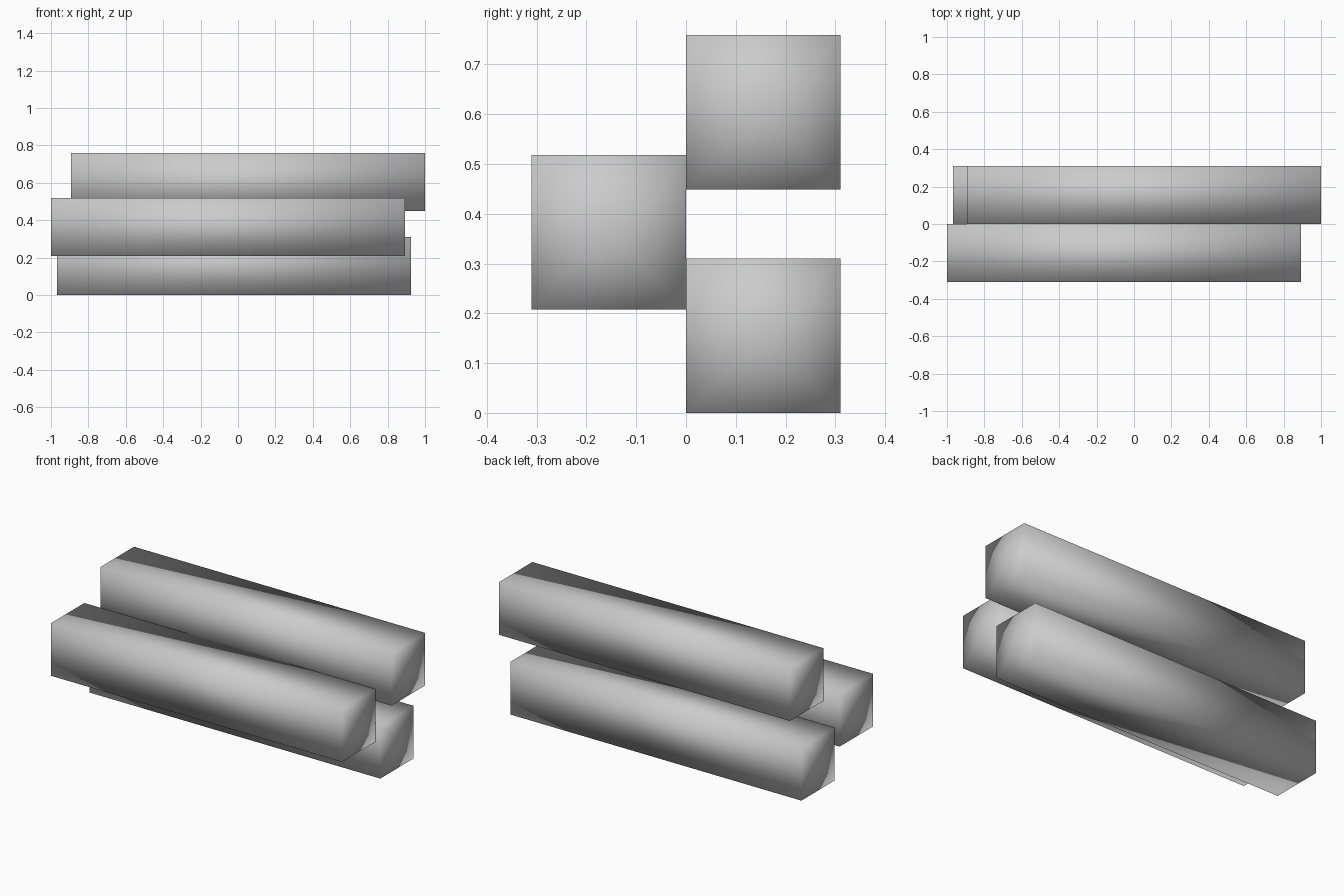
import bpy
import bmesh
from math import pi, sqrt
from mathutils import Matrix

cube = bpy.data.objects.get("Cube")
if cube:
    bpy.data.objects.remove(cube, do_unlink=True)

LENGTH = 1.894
WIDTH = 0.31

# Plain grey for every beam
grey = bpy.data.materials.new("grey")
grey.use_nodes = True
colour = (0.6, 0.6, 0.6, 1)
grey.diffuse_color = colour
grey.node_tree.nodes["Principled BSDF"].inputs["Base Color"].default_value = colour


def add_beam(name, x, y, z):
    """Square beam along x with fanned end caps, softly shaded all over."""
    turn = Matrix.Rotation(pi / 2, 4, 'Y') @ Matrix.Rotation(pi / 4, 4, 'Z')
    bm = bmesh.new()
    bmesh.ops.create_cone(bm, cap_ends=True, cap_tris=True, segments=4,
                          radius1=WIDTH / sqrt(2), radius2=WIDTH / sqrt(2),
                          depth=LENGTH, matrix=turn)
    bmesh.ops.recalc_face_normals(bm, faces=bm.faces)
    for face in bm.faces:
        face.smooth = True
    mesh = bpy.data.meshes.new(name)
    bm.to_mesh(mesh)
    bm.free()
    mesh.materials.append(grey)
    beam = bpy.data.objects.new(name, mesh)
    beam.location = (x, y, z)
    bpy.context.collection.objects.link(beam)


# Three beams stacked side by side, each slid a little lengthwise
add_beam("lower_back_beam", -0.021, WIDTH / 2, WIDTH / 2)
add_beam("front_beam", -0.053, -WIDTH / 2, 0.363)
add_beam("upper_back_beam", 0.053, WIDTH / 2, 0.604)
